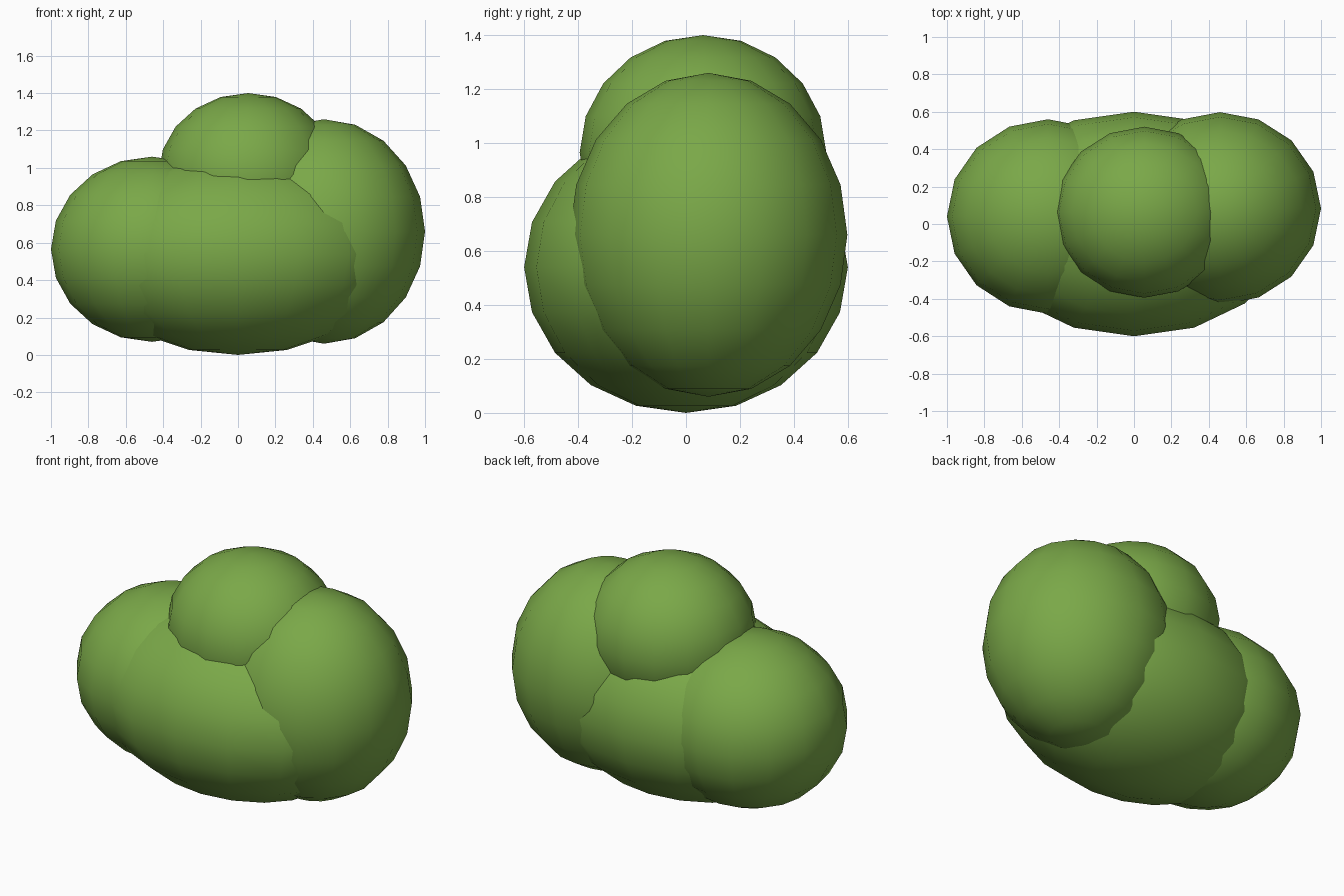
import bpy

# Remove the default cube
cube = bpy.data.objects.get("Cube")
if cube:
    bpy.data.objects.remove(cube, do_unlink=True)

# Leaf colour
leaf = bpy.data.materials.new("leaf_green")
leaf.use_nodes = True
colour = (0.195, 0.392, 0.065, 1.0)
leaf.diffuse_color = colour
bsdf = next(n for n in leaf.node_tree.nodes if n.type == "BSDF_PRINCIPLED")
bsdf.inputs["Base Color"].default_value = colour
bsdf.inputs["Roughness"].default_value = 0.9


def foliage(name, centre, radii):
    """Smooth low-poly ellipsoid clump."""
    bpy.ops.mesh.primitive_uv_sphere_add(segments=16, ring_count=10, radius=1, location=centre)
    clump = bpy.context.object
    clump.name = name
    clump.scale = radii
    bpy.ops.object.transform_apply(location=False, rotation=False, scale=True)
    bpy.ops.object.shade_smooth()
    clump.data.materials.append(leaf)


# Bush made of four overlapping clumps
foliage("middle_foliage", (0, 0, 0.54), (0.84, 0.6, 0.54))
foliage("right_foliage", (-0.46, 0.04, 0.565), (0.54, 0.52, 0.495))
foliage("left_foliage", (0.46, 0.083, 0.66), (0.54, 0.515, 0.6))
foliage("top_foliage", (0.055, 0.063, 0.965), (0.48, 0.457, 0.435))
